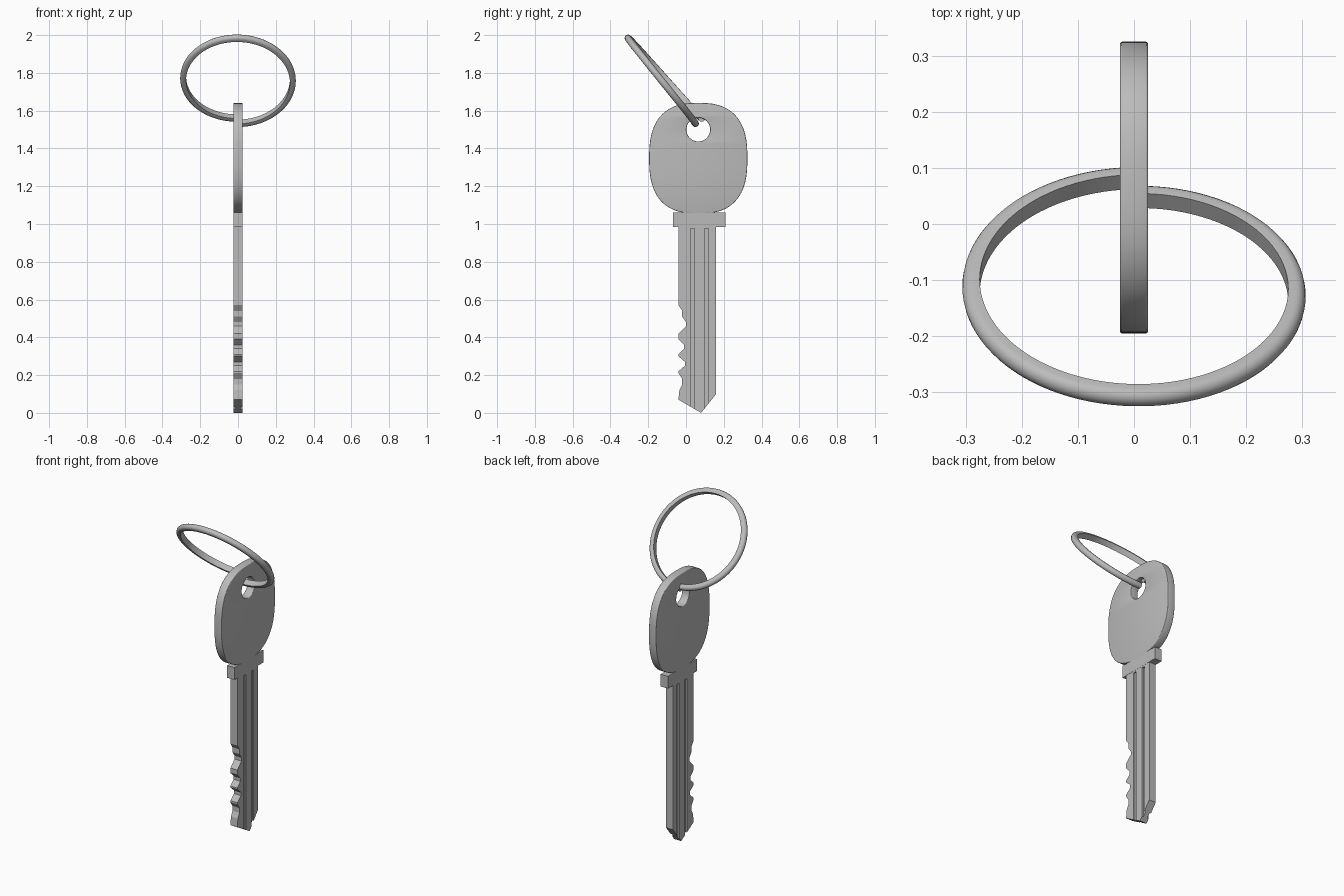
import bpy, bmesh
from math import sin, cos, pi, radians
from mathutils import Vector

cube = bpy.data.objects.get("Cube")
if cube:
    bpy.data.objects.remove(cube, do_unlink=True)

steel = bpy.data.materials.new("grey steel")
steel.use_nodes = True
GREY = (0.5, 0.5, 0.5, 1)
steel.diffuse_color = GREY
steel.node_tree.nodes["Principled BSDF"].inputs["Base Color"].default_value = GREY


def select(obj):
    bpy.ops.object.select_all(action='DESELECT')
    obj.select_set(True)
    bpy.context.view_layer.objects.active = obj


def finish(obj, angle=35):
    obj.data.materials.clear()
    obj.data.materials.append(steel)
    select(obj)
    bpy.ops.object.shade_smooth_by_angle(angle=radians(angle))


def plate(name, outlines, half, bevel=0.0):
    """Flat plate in the YZ plane; extra outlines become holes."""
    cu = bpy.data.curves.new(name, 'CURVE')
    cu.dimensions = '2D'
    cu.fill_mode = 'BOTH'
    cu.extrude = half - bevel
    cu.bevel_depth = bevel
    cu.bevel_resolution = 2
    cu.offset = -bevel
    for pts in outlines:
        sp = cu.splines.new('POLY')
        sp.points.add(len(pts) - 1)
        for p, (y, z) in zip(sp.points, pts):
            p.co = (y, z, 0, 1)
        sp.use_cyclic_u = True
    obj = bpy.data.objects.new(name, cu)
    bpy.context.collection.objects.link(obj)
    obj.rotation_euler = (pi / 2, 0, pi / 2)
    select(obj)
    bpy.ops.object.convert(target='MESH')
    obj = bpy.context.object
    bpy.ops.object.transform_apply(location=False, rotation=True, scale=False)
    # weld the caps to the rim
    bm = bmesh.new()
    bm.from_mesh(obj.data)
    bmesh.ops.remove_doubles(bm, verts=bm.verts, dist=0.0001)
    bmesh.ops.recalc_face_normals(bm, faces=bm.faces)
    bm.to_mesh(obj.data)
    bm.free()
    return obj


def oval(cy, cz, a, b, power, n):
    pts = []
    for i in range(n):
        c, s = cos(2 * pi * i / n), sin(2 * pi * i / n)
        y = a * abs(c) ** (2 / power) * (1 if c > 0 else -1)
        z = b * abs(s) ** (2 / power) * (1 if s > 0 else -1)
        pts.append((cy + y, cz + z))
    return pts


# Rounded head with the ring hole
head = plate("key_head", [oval(0.065, 1.348, 0.26, 0.293, 2.6, 96),
                          oval(0.065, 1.5, 0.063, 0.063, 2, 40)], 0.025, 0.004)
finish(head)

# Shoulder stop under the head
collar = plate("shoulder_stop", [[(-0.07, 0.985), (0.21, 0.985), (0.21, 1.06), (-0.07, 1.06)]], 0.0245)
finish(collar)

# Blade with bitting cuts and pointed tip
bitting = [(-0.04, 0.57), (-0.02, 0.54), (-0.02, 0.51), (0.0, 0.48), (0.0, 0.46),
           (-0.04, 0.42), (-0.04, 0.39), (-0.01, 0.36), (-0.01, 0.34), (-0.04, 0.31),
           (-0.04, 0.30), (-0.005, 0.27), (-0.005, 0.25), (-0.04, 0.22), (-0.04, 0.21),
           (-0.02, 0.18), (-0.02, 0.15), (-0.035, 0.12)]
blade = plate("key_blade", [[(-0.04, 1.0)] + bitting +
                            [(-0.04, 0.07), (0.08, 0.0), (0.16, 0.1), (0.16, 1.0)]], 0.0235)

# Long grooves milled into both faces
for side in (-1, 1):
    for y in (0.035, 0.108):
        bpy.ops.mesh.primitive_cube_add(size=1, location=(side * 0.025, y, 0.465))
        cutter = bpy.context.object
        cutter.name = "groove_cutter"
        cutter.scale = (0.022, 0.021, 1.02)
        cutter.hide_render = True
        select(blade)
        mod = blade.modifiers.new("groove", 'BOOLEAN')
        mod.operation = 'DIFFERENCE'
        mod.solver = 'EXACT'
        mod.object = cutter
        bpy.ops.object.modifier_apply(modifier=mod.name)
        bpy.data.objects.remove(cutter, do_unlink=True)
finish(blade, 20)

# Split ring: one helical turn of D-shaped wire through the hole
centre = Vector((0, -0.12, 1.765))
up = Vector((0, -0.648, 0.762))
axis = Vector((0, 0.762, 0.648))
section = [(-0.014, -0.017), (-0.014, 0.017)]
section += [(0.017 * cos(a), 0.018 * sin(a)) for a in (pi / 2 - pi * k / 8 for k in range(9))]
TURN = 96
bm = bmesh.new()
loops = []
for i in range(TURN + 1):
    t = 2 * pi * i / TURN
    out = -up * cos(t) - Vector((1, 0, 0)) * sin(t)
    shift = 0.022 * (1 - 2 * i / TURN)
    loops.append([bm.verts.new(centre + out * (0.289 + r) + axis * (shift + h)) for r, h in section])
count = len(section)
for a, b in zip(loops, loops[1:]):
    for j in range(count):
        k = (j + 1) % count
        bm.faces.new((a[j], a[k], b[k], b[j]))
bm.faces.new(loops[0])
bm.faces.new(loops[-1])
bmesh.ops.recalc_face_normals(bm, faces=bm.faces)
mesh = bpy.data.meshes.new("split_ring")
bm.to_mesh(mesh)
bm.free()
ring = bpy.data.objects.new("split_ring", mesh)
bpy.context.collection.objects.link(ring)
finish(ring, 40)
